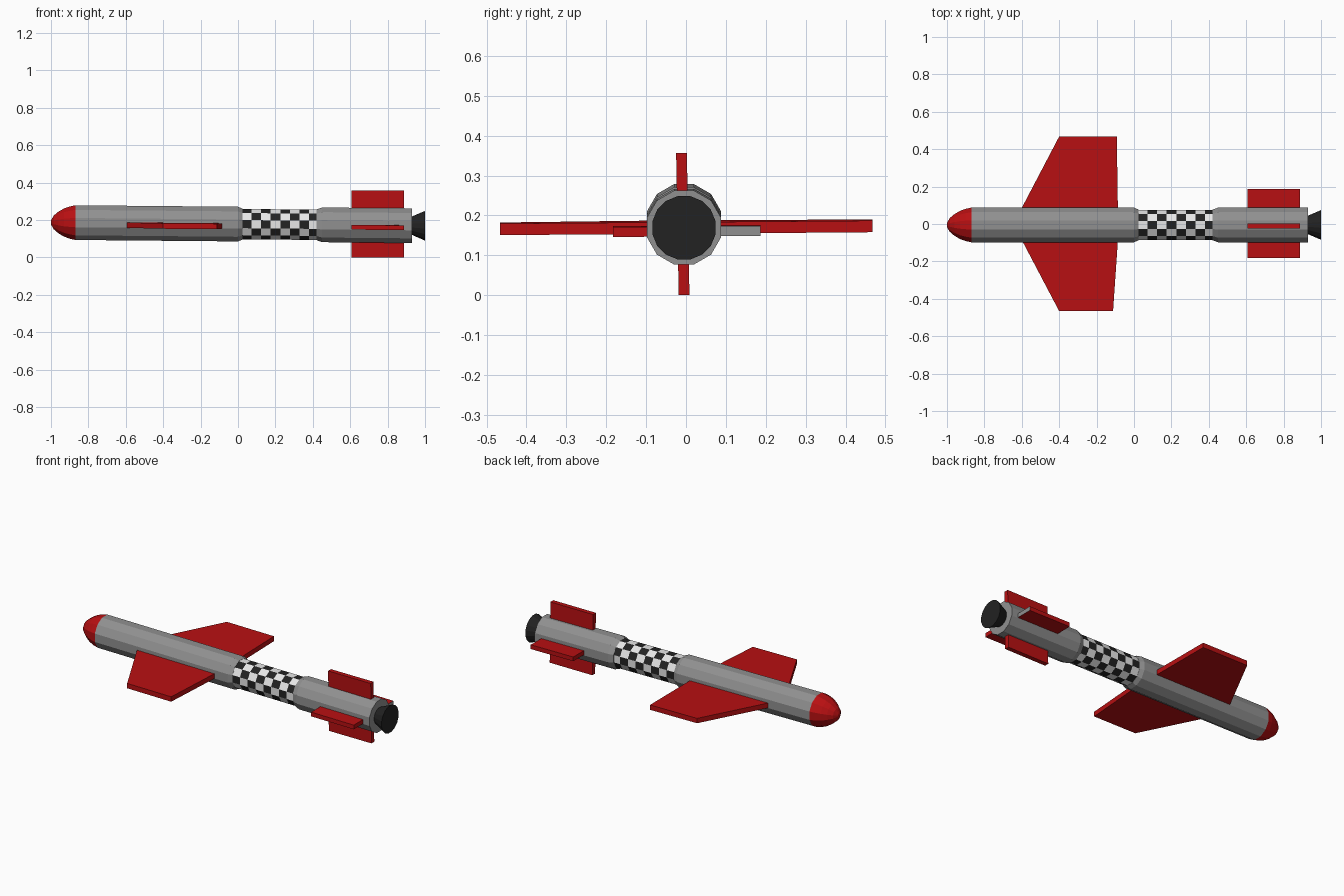
import bpy, bmesh, math

if "Cube" in bpy.data.objects:
    bpy.data.objects.remove(bpy.data.objects["Cube"])

def material(name, rgb):
    m = bpy.data.materials.new(name)
    m.diffuse_color = (*rgb, 1)
    m.use_nodes = True
    m.node_tree.nodes["Principled BSDF"].inputs["Base Color"].default_value = m.diffuse_color
    return m

RED = material("red", (0.48, 0.005, 0.006))
GREY = material("grey", (0.28, 0.28, 0.28))
WHITE = material("white", (0.8, 0.8, 0.8))
BLACK = material("black", (0.016, 0.016, 0.016))
CY = -0.005

def axis_z(x):
    # the whole missile droops very slightly toward the tail
    return 0.178 - 0.009 * x

def finish(name, bm, mats):
    bmesh.ops.recalc_face_normals(bm, faces=bm.faces)
    me = bpy.data.meshes.new(name)
    bm.to_mesh(me)
    bm.free()
    for m in mats:
        me.materials.append(m)
    ob = bpy.data.objects.new(name, me)
    bpy.context.collection.objects.link(ob)
    return ob

def lathe(name, profile, mats, sides=12, rule=None):
    """Faceted tube along x from (x, radius) pairs, capped at both ends."""
    bm = bmesh.new()
    rings = []
    for x, r in profile:
        angles = [2 * math.pi * (i + 0.5) / sides for i in range(sides)]
        rings.append([bm.verts.new((x, CY + r * math.cos(a), axis_z(x) + r * math.sin(a)))
                      for a in angles])
    for j in range(len(rings) - 1):
        for i in range(sides):
            k = (i + 1) % sides
            f = bm.faces.new((rings[j][i], rings[j][k], rings[j + 1][k], rings[j + 1][i]))
            if rule:
                f.material_index = rule(j, i)
    bm.faces.new(rings[0])
    bm.faces.new(rings[-1])
    return finish(name, bm, mats)

def plate(name, outline, thick, vertical=False, grey_end=False):
    """Thin slab from an (x, span) outline; span runs along y, or z when vertical."""
    bm = bmesh.new()
    layers = []
    for s in (-thick / 2, thick / 2):
        if vertical:
            pts = [(x, -0.008 + s - 0.018 * (v - 0.175), v) for x, v in outline]
        else:
            pts = [(x, v, 0.171 + s + 0.008 * v - 0.009 * (x + 0.35)) for x, v in outline]
        layers.append([bm.verts.new(p) for p in pts])
    n = len(outline)
    bm.faces.new(layers[0])
    bm.faces.new(layers[1])
    for i in range(n):
        k = (i + 1) % n
        bm.faces.new((layers[0][i], layers[0][k], layers[1][k], layers[1][i]))
    bmesh.ops.recalc_face_normals(bm, faces=bm.faces)
    if grey_end:
        for f in bm.faces:
            f.material_index = int(f.normal.x > 0.9)
    return finish(name, bm, [RED, GREY])

# Fuselage
lathe("nose_cone", [(-1.0, 0.012), (-0.985, 0.038), (-0.96, 0.06), (-0.93, 0.078),
                    (-0.9, 0.089), (-0.87, 0.096)], [RED])
lathe("front_body", [(-0.87, 0.096), (0.0, 0.096), (0.025, 0.085)], [GREY])
lathe("checker_band", [(0.022 + 0.051 * i, 0.084) for i in range(9)], [WHITE, BLACK],
      rule=lambda j, i: (i + j) % 2)
lathe("tail_body", [(0.42, 0.085), (0.45, 0.096), (0.93, 0.096)], [GREY])
lathe("nozzle", [(0.925, 0.048), (1.0, 0.081)], [BLACK], sides=16)

# Main wings
plate("left_wing", [(-0.645, 0.0), (-0.4, 0.468), (-0.092, 0.468), (-0.085, 0.0)], 0.029)
plate("right_wing", [(-0.645, 0.0), (-0.4, -0.466), (-0.112, -0.466), (-0.08, 0.0)], 0.029)

# Tail fins
def fin(a, b):
    return [(0.608, a), (0.887, a), (0.887, b), (0.608, b)]

plate("left_tail_fin", fin(0.03, 0.187), 0.025, grey_end=True)
plate("right_tail_fin", fin(-0.183, -0.03), 0.025)
plate("top_tail_fin", fin(0.2, 0.357), 0.027, vertical=True)
plate("bottom_tail_fin", fin(0.0, 0.15), 0.027, vertical=True)
